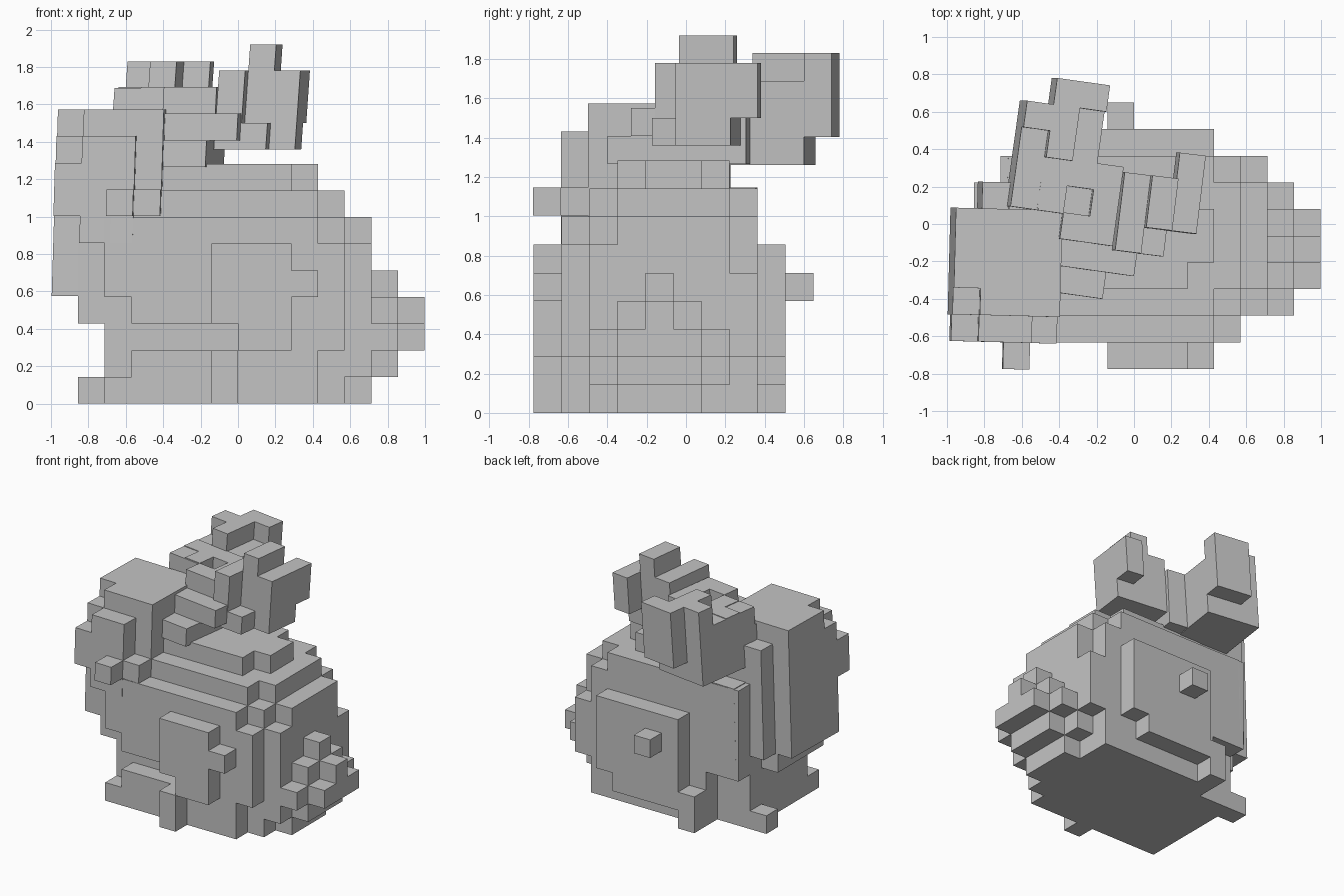
import bpy, bmesh, math
from itertools import product
from mathutils import Matrix, Vector

STEP = 0.1425

default = bpy.data.objects.get("Cube")
if default:
    bpy.data.objects.remove(default)

grey = bpy.data.materials.new("stone_grey")
grey.use_nodes = True
colour = (0.55, 0.55, 0.55, 1)
grey.diffuse_color = colour
grey.node_tree.nodes["Principled BSDF"].inputs["Base Color"].default_value = colour


def block(x, y, z):
    """Cells of a box given by index ranges on the grid."""
    return set(product(range(*x), range(*y), range(*z)))


def build(name, blocks, origin, turn=0.0, lean=0.0, step=STEP):
    """Make one mesh from the outer faces of the joined blocks."""
    cells = set().union(*blocks)
    shear = Matrix.Identity(4)
    shear[0][2] = lean
    frame = Matrix.Translation(origin) @ shear @ Matrix.Rotation(math.radians(turn), 4, "Z")
    bm = bmesh.new()
    verts = {}

    def vert(corner):
        if corner not in verts:
            verts[corner] = bm.verts.new(frame @ (Vector(corner) * step))
        return verts[corner]

    for cell in cells:
        for axis, side in product(range(3), (0, 1)):
            near = list(cell)
            near[axis] += 1 if side else -1
            if tuple(near) in cells:
                continue
            u, v = (axis + 1) % 3, (axis + 2) % 3
            ring = []
            for a, b in ((0, 0), (1, 0), (1, 1), (0, 1)):
                corner = list(cell)
                corner[axis] += side
                corner[u] += a
                corner[v] += b
                ring.append(vert(tuple(corner)))
            bm.faces.new(ring if side else ring[::-1])
    mesh = bpy.data.meshes.new(name)
    bm.to_mesh(mesh)
    bm.free()
    mesh.materials.append(grey)
    obj = bpy.data.objects.new(name, mesh)
    bpy.context.collection.objects.link(obj)


# Body, feet and tail share one grid
body = [
    # trunk and stepped back
    block(x=(-5, 3), y=(-3, 2), z=(0, 8)),
    block(x=(-3, 3), y=(2, 3), z=(0, 8)),
    block(x=(-5, -3), y=(2, 3), z=(3, 8)),
    block(x=(3, 4), y=(-3, 3), z=(0, 7)),
    block(x=(3, 4), y=(-2, 2), z=(7, 8)),
    block(x=(-3, 2), y=(-2, 2), z=(8, 9)),
    block(x=(2, 3), y=(-1, 1), z=(8, 9)),
    # chest
    block(x=(-6, -5), y=(-3, 1), z=(3, 7)),
    # front flank
    block(x=(-4, 3), y=(-4, -3), z=(3, 7)),
    block(x=(-5, -4), y=(-4, -3), z=(4, 7)),
    block(x=(0, 3), y=(-4, -3), z=(0, 3)),
    block(x=(3, 4), y=(-4, -3), z=(2, 6)),
    # rump
    block(x=(4, 5), y=(-2, 2), z=(1, 7)),
    block(x=(4, 5), y=(-3, -2), z=(1, 6)),
    block(x=(4, 5), y=(2, 3), z=(2, 5)),
    block(x=(4, 5), y=(-2, 1), z=(0, 1)),
]
feet = [
    block(x=(-5, 0), y=(-4, -3), z=(0, 1)),
    block(x=(-4, 0), y=(-4, -3), z=(1, 2)),
    block(x=(-1, 0), y=(-5, -4), z=(0, 2)),
    block(x=(-6, -5), y=(1, 2), z=(0, 1)),
    block(x=(-3, -2), y=(3, 4), z=(0, 2)),
]
haunches = [
    block(x=(-1, 2), y=(-5, -4), z=(3, 6)),
    block(x=(0, 2), y=(-5, -4), z=(2, 3)),
    block(x=(2, 3), y=(-5, -4), z=(4, 5)),
    block(x=(-2, 3), y=(3, 4), z=(2, 6)),
    block(x=(-2, 2), y=(3, 4), z=(1, 2)),
    block(x=(-1, 0), y=(4, 5), z=(4, 5)),
]
tail = [
    block(x=(5, 6), y=(-1, 0), z=(4, 5)),
    block(x=(5, 6), y=(-2, 1), z=(3, 4)),
    block(x=(5, 6), y=(-3, 2), z=(2, 3)),
    block(x=(5, 6), y=(-2, 1), z=(1, 2)),
    block(x=(6, 7), y=(-1, 0), z=(3, 4)),
    block(x=(6, 7), y=(-2, 1), z=(2, 3)),
]
build("body", body + feet + haunches + tail, (0, -0.063, 0))

# Head with raised face, cheek and nose
head = [
    block(x=(1, 4), y=(1, 5), z=(0, 7)),
    block(x=(0, 1), y=(1, 5), z=(0, 6)),
    block(x=(0, 1), y=(2, 5), z=(6, 7)),
    block(x=(1, 3), y=(0, 1), z=(2, 6)),
    block(x=(0, 1), y=(0, 1), z=(3, 5)),
    block(x=(3, 4), y=(0, 1), z=(3, 4)),
    block(x=(2, 3), y=(-1, 0), z=(3, 4)),
    block(x=(1, 5), y=(5, 6), z=(0, 6)),
    block(x=(2, 5), y=(6, 7), z=(0, 4)),
]
build("head", head, (-1.0, -0.625, 0.575), turn=-1.5, lean=0.03)

# Crown that joins the head to the ears, with a small pit between them
crown = [
    block(x=(2, 4), y=(-1, 0), z=(0, 1)),
    block(x=(2, 5), y=(0, 1), z=(1, 2)),
    block(x=(0, 4), y=(0, 4), z=(0, 1)),
    block(x=(0, 5), y=(1, 3), z=(1, 2)),
    block(x=(0, 4), y=(3, 4), z=(1, 3)),
    block(x=(2, 4), y=(1, 2), z=(2, 3)),
    block(x=(1, 2), y=(2, 3), z=(2, 3)),
    block(x=(3, 4), y=(2, 3), z=(2, 3)),
]
build("crown", crown, (-0.72, -0.18, 1.265), turn=-8, lean=0.05)

# Ear on the front side
front_ear = [
    block(x=(0, 1), y=(0, 3), z=(0, 3)),
    block(x=(1, 2), y=(0, 1), z=(0, 1)),
    block(x=(1, 3), y=(1, 3), z=(0, 3)),
    block(x=(2, 3), y=(3, 4), z=(1, 3)),
    block(x=(1, 2), y=(1, 3), z=(2, 4)),
]
build("front_ear", front_ear, (-0.13, -0.14, 1.36), turn=-7, lean=0.07, step=0.14)

# Ear on the back side
back_ear = [
    block(x=(1, 2), y=(2, 5), z=(1, 4)),
    block(x=(2, 3), y=(2, 4), z=(1, 3)),
    block(x=(2, 3), y=(4, 5), z=(1, 4)),
    block(x=(0, 1), y=(2, 3), z=(0, 3)),
    block(x=(0, 1), y=(3, 4), z=(0, 4)),
    block(x=(0, 3), y=(1, 4), z=(0, 2)),
    block(x=(0, 2), y=(0, 2), z=(0, 3)),
]
build("back_ear", back_ear, (-0.69, 0.095, 1.26), turn=-8, lean=0.07)
